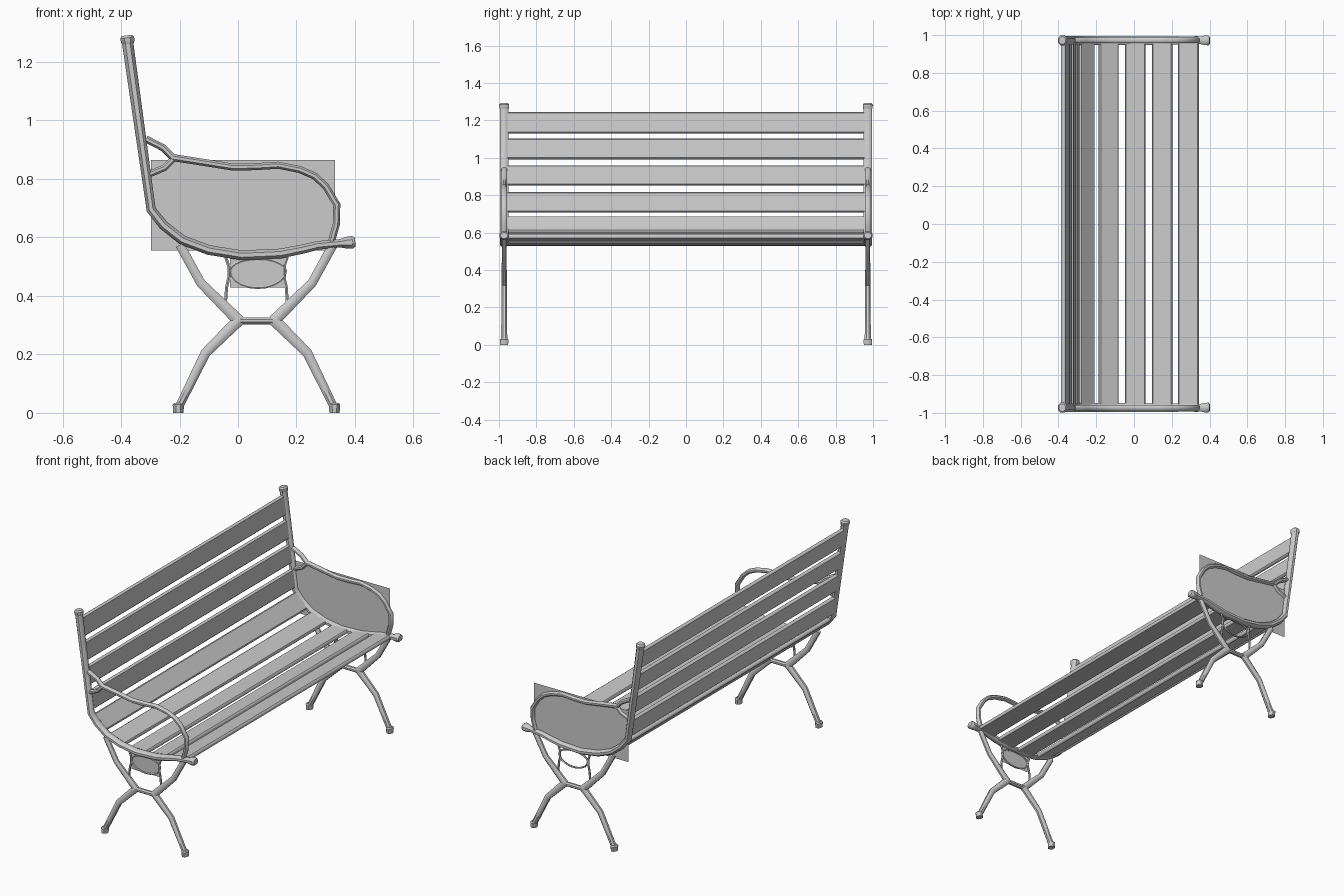
import bpy, bmesh, math
from mathutils import Vector

if "Cube" in bpy.data.objects:
    bpy.data.objects.remove(bpy.data.objects["Cube"])

END_Y = 0.972   # centre plane of each cast end frame


def finish(name, bm, mirror=True, angle=40):
    bmesh.ops.recalc_face_normals(bm, faces=bm.faces)
    me = bpy.data.meshes.new(name)
    bm.to_mesh(me)
    bm.free()
    ob = bpy.data.objects.new(name, me)
    bpy.context.collection.objects.link(ob)
    if mirror:
        m = ob.modifiers.new("other_end", 'MIRROR')
        m.use_axis = (False, True, False)
    bpy.ops.object.select_all(action='DESELECT')
    ob.select_set(True)
    bpy.context.view_layer.objects.active = ob
    bpy.ops.object.shade_smooth_by_angle(angle=math.radians(angle))
    return ob


def tube(name, pts, r, ry=None, closed=False, sides=8):
    """Sweep an oval along (x, z) points; r / ry may be single or per-point."""
    n = len(pts)
    ry = r if ry is None else ry
    rs = r if isinstance(r, (list, tuple)) else [r] * n
    rys = ry if isinstance(ry, (list, tuple)) else [ry] * n
    p = [Vector(q) for q in pts]
    bm = bmesh.new()
    rings = []
    for i in range(n):
        a = p[i - 1] if (i or closed) else None
        b = p[(i + 1) % n] if (i < n - 1 or closed) else None
        d1 = (p[i] - a).normalized() if a is not None else (b - p[i]).normalized()
        d2 = (b - p[i]).normalized() if b is not None else d1
        t = (d1 + d2).normalized()
        k = 1 / max(0.6, t.dot(d1))          # mitre widening
        nrm = Vector((-t.y, t.x))
        ring = []
        for j in range(sides):
            c = 2 * math.pi * (j + 0.5) / sides
            o = nrm * (rs[i] * k * math.cos(c))
            ring.append(bm.verts.new((p[i].x + o.x, END_Y + rys[i] * math.sin(c), p[i].y + o.y)))
        rings.append(ring)
    for i in range(n if closed else n - 1):
        A, B = rings[i], rings[(i + 1) % n]
        for j in range(sides):
            k = (j + 1) % sides
            bm.faces.new((A[j], A[k], B[k], B[j]))
    if not closed:
        bm.faces.new(rings[0])
        bm.faces.new(rings[-1])
    return finish(name, bm)


# Main rail: back post sweeping into the seat support
tube("back_and_seat_rail",
     [(-0.378, 1.27), (-0.297, 0.695), (-0.255, 0.642), (-0.19, 0.591), (-0.10, 0.557),
      (0.013, 0.539), (0.145, 0.545), (0.22, 0.560), (0.275, 0.573), (0.38, 0.583)],
     [0.021, 0.017] + [0.018] * 5 + [0.017, 0.016, 0.015],
     [0.025] * 7 + [0.024, 0.023, 0.021])

# Flared finials on the post top and the seat front
tube("post_cap", [(-0.3765, 1.262), (-0.377, 1.269), (-0.379, 1.283), (-0.380, 1.291)],
     [0.021, 0.025, 0.026, 0.019], [0.025, 0.028, 0.029, 0.021])
tube("seat_front_cap", [(0.352, 0.580), (0.372, 0.582), (0.392, 0.584), (0.401, 0.585)],
     [0.016, 0.022, 0.023, 0.017], [0.021, 0.027, 0.028, 0.02])

# Armrest loop with its two rear fork branches
tube("armrest",
     [(-0.315, 0.937), (-0.257, 0.907), (-0.222, 0.873), (-0.113, 0.856), (-0.02, 0.841),
      (0.06, 0.842), (0.137, 0.847), (0.212, 0.832), (0.262, 0.81), (0.30, 0.775),
      (0.338, 0.712), (0.336, 0.644), (0.318, 0.58)], 0.013, 0.016)
tube("armrest_fork", [(-0.302, 0.817), (-0.252, 0.838), (-0.217, 0.873)], 0.012, 0.015)

# Crossed legs joined by a short bar
for name, s in (("rear", -1), ("front", 1)):
    def X(v, s=s):
        return 0.063 + s * v
    tube(name + "_leg_upper", [(X(0.262), 0.575), (X(0.19), 0.444), (X(0.06), 0.315)],
         [0.017, 0.017, 0.022], [0.014, 0.014, 0.016])
    tube(name + "_leg_lower", [(X(0.06), 0.318), (X(0.174), 0.205), (X(0.265), 0.02)],
         [0.022, 0.018, 0.015], [0.016, 0.016, 0.018])
    tube(name + "_foot", [(X(0.267), 0.034), (X(0.267), 0.028), (X(0.267), 0.0)],
         [0.016, 0.021, 0.019], [0.018, 0.025, 0.023])
    # thin curved side bars under the seat
    tube(name + "_scroll_bar", [(X(0.106), 0.535), (X(0.094), 0.50), (X(0.094), 0.465),
                                (X(0.102), 0.43), (X(0.106), 0.375)], 0.006, sides=6)
tube("leg_cross_bar", [(-0.005, 0.315), (0.131, 0.315)], 0.013, 0.015)

# Thin oval ring under the seat
ring = []
for i in range(20):
    a = 2 * math.pi * i / 20
    ring.append((0.068 + 0.095 * math.cos(a), 0.485 + (0.042 if math.sin(a) > 0 else 0.057) * math.sin(a)))
tube("under_seat_ring", ring, 0.005, 0.006, closed=True, sides=6)


# Flat infill panels: arm panel at one end, small panel at the other
def panel(name, x0, x1, z0, z1, y):
    bm = bmesh.new()
    bm.faces.new([bm.verts.new(v) for v in ((x0, y, z0), (x1, y, z0), (x1, y, z1), (x0, y, z1))])
    finish(name, bm, mirror=False)


panel("arm_panel", -0.298, 0.332, 0.555, 0.865, END_Y)
panel("under_seat_panel", -0.027, 0.164, 0.428, 0.54, -END_Y)


# Wooden slats, each given by its two cross-section edges (x, z)
def on_back(z):
    return (-0.297 - (z - 0.695) * 0.141, z)


slats = [(on_back(a), on_back(b)) for a, b in
         ((1.245, 1.13), (1.102, 0.992), (0.96, 0.852), (0.818, 0.708))]
slats += [((-0.292, 0.682), (-0.212, 0.601)), ((-0.186, 0.588), (-0.082, 0.551)),
          ((-0.048, 0.543), (0.062, 0.540)), ((0.095, 0.541), (0.205, 0.557)),
          ((0.233, 0.564), (0.344, 0.581))]
T = 0.012
for i, (a, b) in enumerate(slats):
    a, b = Vector(a), Vector(b)
    d = (b - a).normalized()
    n = Vector((-d.y, d.x))
    half = (b - a).length / 2
    c = (a + b) / 2
    # softened slat section
    sec = []
    for u, v in ((1, 0), (.97, .6), (.88, 1), (-.88, 1), (-.97, .6),
                 (-1, 0), (-.97, -.6), (-.88, -1), (.88, -1), (.97, -.6)):
        sec.append(c + d * (u * half) + n * (v * T))
    bm = bmesh.new()
    ends = [[bm.verts.new((q.x, y, q.y)) for q in sec] for y in (-0.955, 0.955)]
    for j in range(len(sec)):
        k = (j + 1) % len(sec)
        bm.faces.new((ends[0][j], ends[0][k], ends[1][k], ends[1][j]))
    bm.faces.new(ends[0])
    bm.faces.new(ends[1])
    finish(("back_slat_%d" if i < 5 else "seat_slat_%d") % (i + 1), bm, mirror=False)
